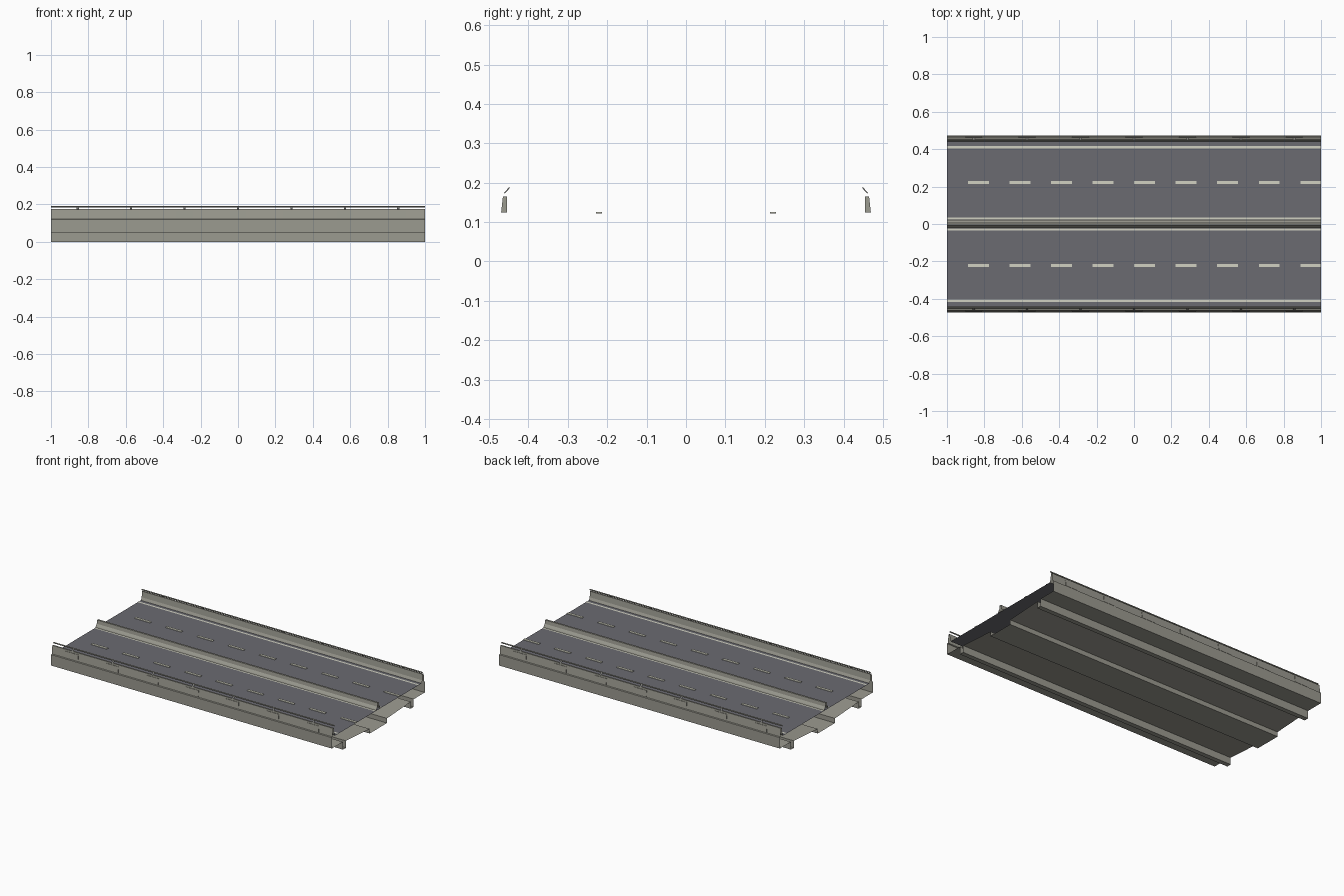
import bpy, bmesh, math

if "Cube" in bpy.data.objects:
    bpy.data.objects.remove(bpy.data.objects["Cube"])


def material(name, r, g, b):
    m = bpy.data.materials.new(name)
    m.diffuse_color = (r, g, b, 1)
    m.use_nodes = True
    m.node_tree.nodes["Principled BSDF"].inputs["Base Color"].default_value = m.diffuse_color
    return m


CONCRETE = material("concrete", 0.33, 0.325, 0.28)
ASPHALT = material("asphalt", 0.145, 0.145, 0.165)
PAINT = material("road_paint", 0.64, 0.64, 0.54)
METAL = material("rail_metal", 0.22, 0.22, 0.21)


def make_object(name, bm, mat):
    mesh = bpy.data.meshes.new(name)
    bm.to_mesh(mesh)
    bm.free()
    mesh.materials.append(mat)
    ob = bpy.data.objects.new(name, mesh)
    bpy.context.collection.objects.link(ob)
    return ob


def sweep(bm, profile, x0=-1.0, x1=1.0, closed=False):
    """Run a (y, z) profile along x; closed profiles also get end caps.
    Profiles run counter-clockwise so that normals point outwards."""
    a = [bm.verts.new((x0, y, z)) for y, z in profile]
    b = [bm.verts.new((x1, y, z)) for y, z in profile]
    n = len(profile)
    for i in range(n if closed else n - 1):
        j = (i + 1) % n
        bm.faces.new((a[i], a[j], b[j], b[i]))
    if closed:
        bm.faces.new(a[::-1])
        bm.faces.new(b)


def flip(profile):
    return [(-y, z) for y, z in reversed(profile)]


def sides(profile):
    return (("back", profile), ("front", flip(profile)))


# Road surface: one open sheet
bm = bmesh.new()
sweep(bm, [(0.441, 0.121), (-0.441, 0.121)])
make_object("road_surface", bm, ASPHALT)

# Underside: overhang, narrow side beams and shallow centre box, open at ends
half = [(0.0, 0.0), (0.088, 0.0), (0.088, 0.03), (0.33, 0.045), (0.33, 0.0),
        (0.36, 0.0), (0.36, 0.05), (0.473, 0.05)]
bm = bmesh.new()
sweep(bm, flip(half)[:-1] + half)
make_object("underside", bm, CONCRETE)

# Parapets with outer fascia
parapet = [(0.473, 0.05), (0.473, 0.12), (0.467, 0.123), (0.461, 0.175),
           (0.452, 0.175), (0.448, 0.138), (0.44, 0.121)]
for side, prof in sides(parapet):
    bm = bmesh.new()
    sweep(bm, prof)
    make_object(side + "_parapet", bm, CONCRETE)

# Central barrier
right = [(0.021, 0.121), (0.019, 0.128), (0.009, 0.142), (0.006, 0.165)]
bm = bmesh.new()
sweep(bm, right + flip(right))
make_object("median_barrier", bm, CONCRETE)

# Edge lines
for y in (0.03, 0.41):
    for side, prof in sides([(y + 0.006, 0.1235), (y - 0.006, 0.1235)]):
        bm = bmesh.new()
        sweep(bm, prof)
        make_object(side + "_edge_line", bm, PAINT)

# Lane dashes
dash = [(0.213, 0.1215), (0.229, 0.1215), (0.229, 0.125), (0.213, 0.125)]
for side, prof in sides(dash):
    bm = bmesh.new()
    for k in range(9):
        x = -0.887 + 0.222 * k
        sweep(bm, prof, x, min(x + 0.112, 1.0), True)
    make_object(side + "_lane_dashes", bm, PAINT)

# Outer brackets and slanted posts
bracket = [(0.455, 0.124), (0.4695, 0.124), (0.465, 0.165), (0.455, 0.165)]
post = [(0.46, 0.172), (0.462, 0.174), (0.45, 0.188), (0.447, 0.187)]
for part, prof0, width, mat in (("brackets", bracket, 0.09, CONCRETE),
                                ("rail_posts", post, 0.012, METAL)):
    for side, prof in sides(prof0):
        bm = bmesh.new()
        for k in range(-3, 4):
            x = k * 2 / 7
            sweep(bm, prof, x - width / 2, x + width / 2, True)
        make_object(side + "_" + part, bm, mat)

# Hand rails: open hexagonal tubes
tube = [(0.448 + 0.004 * math.cos(i * math.pi / 3),
         0.188 + 0.004 * math.sin(i * math.pi / 3)) for i in range(7)]
for side, prof in sides(tube):
    bm = bmesh.new()
    sweep(bm, prof)
    make_object(side + "_hand_rail", bm, CONCRETE)
